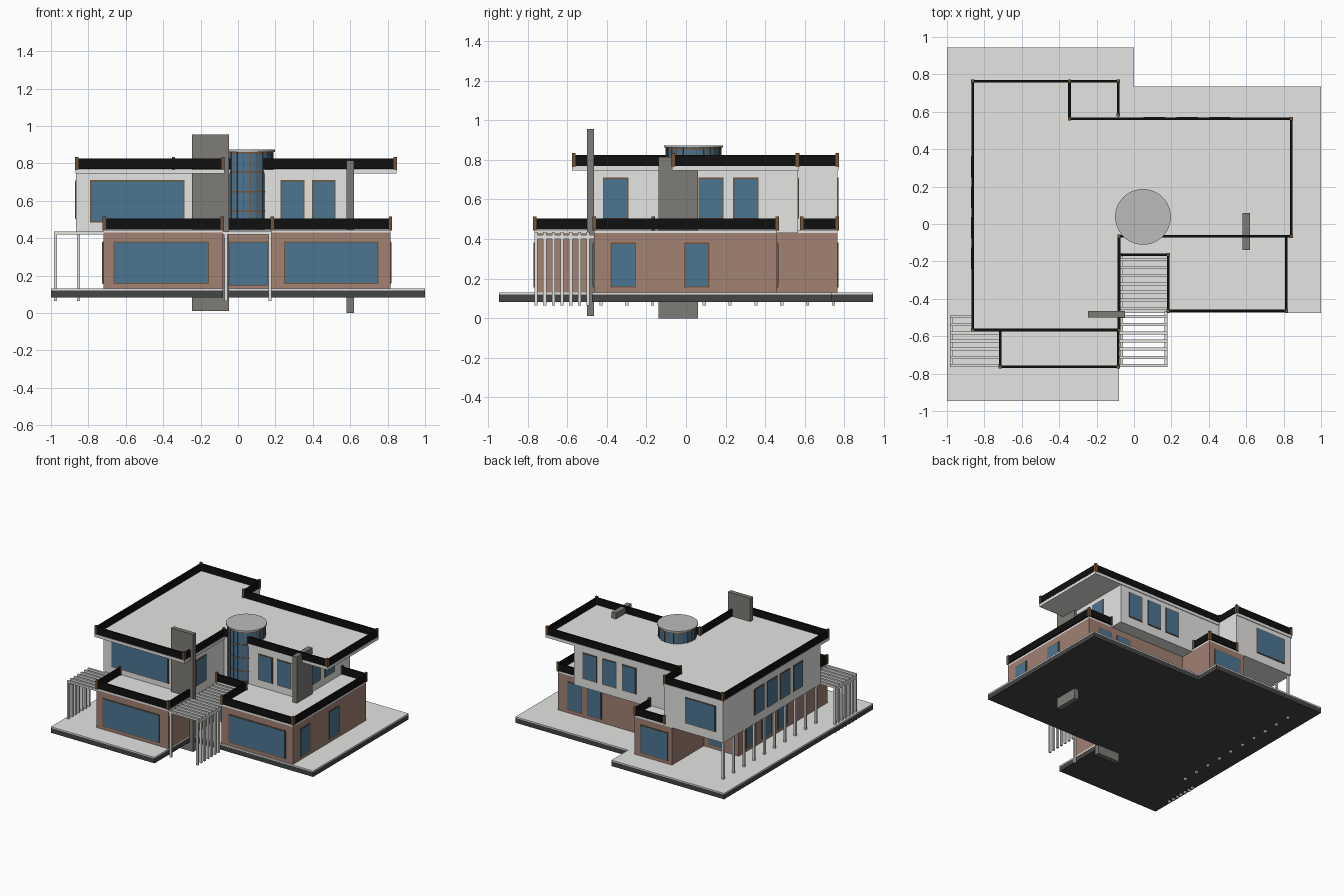
import bpy, bmesh, math
from mathutils import Vector

if "Cube" in bpy.data.objects:
    bpy.data.objects.remove(bpy.data.objects["Cube"])


def mat(name, r, g, b):
    m = bpy.data.materials.new(name)
    m.diffuse_color = (r, g, b, 1)
    m.use_nodes = True
    m.node_tree.nodes["Principled BSDF"].inputs["Base Color"].default_value = m.diffuse_color
    return m


WHITE = mat("white_plaster", .78, .78, .77)
BROWN = mat("brown_cladding", .36, .22, .17)
GLASS = mat("blue_glass", .07, .18, .29)
FRAME = mat("dark_wood", .17, .09, .04)
BLACK = mat("black_railing", .005, .005, .005)
STONE = mat("grey_stone", .21, .20, .185)
BASE = mat("dark_base", .06, .06, .06)
CAP = mat("grey_cap", .50, .50, .50)


def finish(name, bm, m):
    bmesh.ops.recalc_face_normals(bm, faces=bm.faces)
    me = bpy.data.meshes.new(name)
    bm.to_mesh(me)
    bm.free()
    me.materials.append(m)
    ob = bpy.data.objects.new(name, me)
    bpy.context.collection.objects.link(ob)
    return ob


def prism(name, pts, z0, z1, m):
    bm = bmesh.new()
    f = bm.faces.new([bm.verts.new((x, y, z0)) for x, y in pts])
    r = bmesh.ops.extrude_face_region(bm, geom=[f])
    vs = [v for v in r["geom"] if isinstance(v, bmesh.types.BMVert)]
    bmesh.ops.translate(bm, verts=vs, vec=(0, 0, z1 - z0))
    return finish(name, bm, m)


def box(name, x0, x1, y0, y1, z0, z1, m):
    return prism(name, [(x0, y0), (x1, y0), (x1, y1), (x0, y1)], z0, z1, m)


def window(name, axis, pos, a0, a1, z0, z1):
    # thin frame plate with a glass plate just in front of it
    for part, t, inset, m in (("frame", .004, 0, FRAME), ("glass", .006, .006, GLASS)):
        a, b, c, d = a0 + inset, a1 - inset, z0 + inset, z1 - inset
        if axis == "y":
            box(f"{name}_{part}", a, b, pos - t, pos + t, c, d, m)
        else:
            box(f"{name}_{part}", pos - t, pos + t, a, b, c, d, m)


def railing(name, pts, z0, z1, closed=False):
    n = len(pts)
    h = .007
    for i in range(n if closed else n - 1):
        (xa, ya), (xb, yb) = pts[i], pts[(i + 1) % n]
        box(f"{name}_panel_{i}", min(xa, xb) - h, max(xa, xb) + h,
            min(ya, yb) - h, max(ya, yb) + h, z0, z1, BLACK)
    for i, (x, y) in enumerate(pts):
        box(f"{name}_post_{i}", x - .009, x + .009, y - .009, y + .009, z0 - .005, z1 + .01, FRAME)


# Ground platform
plat = [(-1, -.945), (-.08, -.945), (-.08, -.475), (1, -.475),
        (1, .735), (0, .735), (0, .945), (-1, .945)]
prism("platform_base", plat, .082, .12, BASE)
prism("platform_paving", plat, .12, .13, WHITE)

# Ground floor and its terrace slab
lower = [(-.72, -.765), (-.08, -.765), (-.08, -.165), (.18, -.165), (.18, -.465), (.815, -.465),
         (.815, .46), (-.08, .46), (-.08, .765), (-.41, .765), (-.41, .36), (-.72, .36)]
prism("ground_floor_walls", lower, .13, .43, BROWN)
prism("terrace_slab", lower, .43, .444, WHITE)

# Upper floor and roof
upper = [(-.865, -.47), (-.08, -.47), (-.08, -.065), (.6, -.065),
         (.6, .565), (-.34, .565), (-.34, .765), (-.865, .765)]
prism("upper_floor_walls", upper, .43, .745, WHITE)
roof = [(-.87, -.575), (-.072, -.575), (-.072, -.07), (.848, -.07),
        (.848, .57), (-.34, .57), (-.34, .77), (-.87, .77)]
prism("roof_slab", roof, .745, .768, WHITE)

# Railings
railing("roof_railing", [(-.863, -.567), (-.08, -.567), (-.08, -.065), (.84, -.065),
                         (.84, .563), (-.345, .563), (-.345, .763), (-.863, .763)], .77, .825, True)
railing("left_terrace_railing", [(-.715, -.475), (-.715, -.763), (-.085, -.763), (-.085, -.475)], .447, .505)
railing("right_terrace_railing", [(-.075, -.165), (.183, -.165), (.183, -.463), (.815, -.463),
                                  (.815, .46), (.6, .46)], .447, .505)
railing("back_balcony_railing", [(-.345, .763), (-.085, .763), (-.085, .585)], .447, .505)

# Ground floor windows
L0, L1 = .155, .382
window("left_front_window", "y", -.765, -.665, -.155, L0, L1)
window("right_front_window", "y", -.465, .245, .75, L0, L1)
window("entrance_window", "y", -.165, -.05, .16, .145, L1)
for i, y in enumerate((-.38, -.01)):
    window(f"right_side_window_{i}", "x", .815, y, y + .128, L0, L1)
for i, x in enumerate((.425, .6)):
    window(f"back_window_{i}", "y", .46, x, x + .128, L0, L1)
window("back_wing_window", "y", .765, -.375, -.13, L0, L1)
window("rear_left_window", "y", .36, -.585, -.455, L0, L1)
for i in range(3):
    y = .14 - .2 * i
    window(f"left_side_window_{i}", "x", -.72, y, y + .128, L0, L1)

# Upper floor windows
U0, U1 = .5, .71
window("upper_left_front_window", "y", -.47, -.79, -.285, .485, U1)
window("upper_court_window", "x", -.08, -.42, -.29, U0, U1)
window("upper_back_wide_window", "y", .765, -.8, -.53, U0, U1)
for i, x in enumerate((.228, .395)):
    window(f"upper_right_front_window_{i}", "y", -.065, x, x + .127, U0, U1)
for i, y in enumerate((.062, .238)):
    window(f"upper_right_side_window_{i}", "x", .6, y, y + .128, U0, U1)
for i in range(3):
    x = .045 + .175 * i
    window(f"upper_back_window_{i}", "y", .565, x, x + .127, U0, U1)
for i in range(4):
    y = .243 - .163 * i
    window(f"upper_left_side_window_{i}", "x", -.865, y, y + .127, U0, U1)

# Chimney and stone fin
box("chimney", -.245, -.048, -.5, -.465, .012, .955, STONE)
box("stone_fin", .58, .62, -.14, .06, 0, .815, STONE)

# Round glass stair tower
CX, CY = .048, .038


def drum(name, r, z0, z1, m):
    n = 48
    ob = prism(name, [(CX + r * math.cos(2 * math.pi * i / n), CY + r * math.sin(2 * math.pi * i / n))
                      for i in range(n)], z0, z1, m)
    for p in ob.data.polygons:
        p.use_smooth = abs(p.normal.z) < .5
    bpy.context.view_layer.objects.active = ob
    ob.select_set(True)
    bpy.ops.object.shade_smooth_by_angle()
    ob.select_set(False)


drum("tower_glass", .139, .43, .862, GLASS)
drum("tower_cap", .149, .862, .873, CAP)
for i, z in enumerate((.54, .645, .75, .852)):
    drum(f"tower_ring_{i}", .1415, z, z + .008, FRAME)
for i in range(24):
    a = 2 * math.pi * (i + .5) / 24
    u, v = Vector((math.cos(a), math.sin(a))), Vector((-math.sin(a), math.cos(a)))
    c = Vector((CX, CY))
    prism(f"tower_mullion_{i}", [c + u * r + v * s for r, s in
                                 ((.13, -.0025), (.142, -.0025), (.142, .0025), (.13, .0025))],
          .43, .862, FRAME)

# Entrance and left pergolas
S = .008
for i in range(14):
    y = -.757 + .0437 * i
    box(f"entrance_slat_{i}", -.08, .18, y - S, y + S, .42, .436, WHITE)
    if i < 7:
        box(f"entrance_post_{i}", .163, .179, y - S, y + S, .065, .42, WHITE)
        box(f"left_slat_{i}", -.985, -.72, y - S, y + S, .42, .436, WHITE)
        box(f"left_post_{i}", -.985, -.969, y - S, y + S, .065, .42, WHITE)
box("entrance_beam_right", .163, .179, -.765, -.465, .4, .42, WHITE)
box("entrance_beam_left", -.076, -.06, -.765, -.165, .4, .42, WHITE)
box("entrance_corner_post", -.072, -.056, -.765, -.749, .065, .42, WHITE)
box("left_beam", -.985, -.969, -.765, -.487, .4, .42, WHITE)

# Slim pillars under the overhanging upper floor
for i in range(10):
    y = -.43 + .1305 * i
    box(f"overhang_pillar_{i}", -.86, -.844, y - S, y + S, .065, .435, WHITE)
